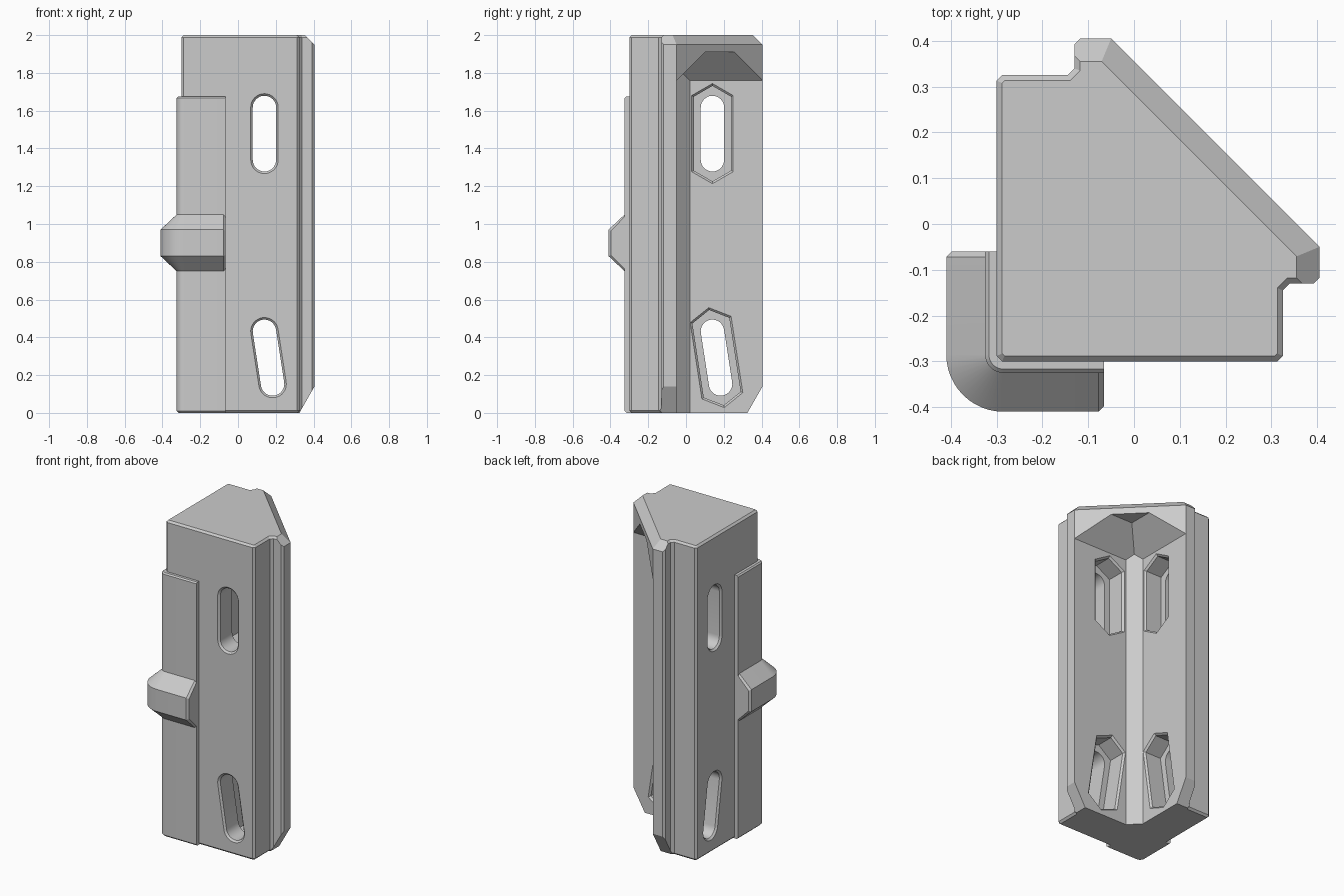
import bpy, bmesh, math
from mathutils import Vector

default_cube = bpy.data.objects.get("Cube")
if default_cube:
    bpy.data.objects.remove(default_cube, do_unlink=True)

grey = bpy.data.materials.new("plain_grey")
grey.use_nodes = True
grey.diffuse_color = (0.6, 0.6, 0.6, 1)
grey.node_tree.nodes["Principled BSDF"].inputs["Base Color"].default_value = (0.6, 0.6, 0.6, 1)


def finish(bm, name):
    bmesh.ops.recalc_face_normals(bm, faces=bm.faces[:])
    mesh = bpy.data.meshes.new(name)
    bm.to_mesh(mesh)
    bm.free()
    mesh.materials.append(grey)
    obj = bpy.data.objects.new(name, mesh)
    bpy.context.scene.collection.objects.link(obj)
    return obj


def loft(rings):
    """Closed solid through a series of matching rings."""
    bm = bmesh.new()
    rows = [[bm.verts.new(p) for p in ring] for ring in rings]
    n = len(rows[0])
    for a, b in zip(rows, rows[1:]):
        for i in range(n):
            j = (i + 1) % n
            bm.faces.new((a[i], a[j], b[j], b[i]))
    bm.faces.new(rows[0])
    bm.faces.new(rows[-1])
    return bm


def slice_off(bm, point, normal):
    """Remove everything beyond a plane and close the cut."""
    geom = bm.verts[:] + bm.edges[:] + bm.faces[:]
    bmesh.ops.bisect_plane(bm, geom=geom, plane_co=point,
                           plane_no=Vector(normal).normalized(), clear_outer=True)
    bmesh.ops.holes_fill(bm, edges=[e for e in bm.edges if e.is_boundary], sides=0)


# Bracket body: half outline mirrored across the diagonal
half = [(-.288, -.3), (.313, -.3), (.325, -.288), (.325, -.145),
        (.34, -.13), (.393, -.13), (.405, -.118), (.405, -.05)]
outline = half + [(y, x) for x, y in reversed(half)]
bm = loft([[(x, y, z) for x, y in outline] for z in (0, 2)])
bmesh.ops.recalc_face_normals(bm, faces=bm.faces[:])
rims = [e for e in bm.edges if abs(e.verts[0].co.z - e.verts[1].co.z) < .001]
bmesh.ops.bevel(bm, geom=rims, offset=.012, segments=1, affect='EDGES')
# Wide chamfers on the diagonal opening and flange ends
slice_off(bm, (.1775, .1775, 1.95), (1, 1, math.sqrt(2)))
for ax, ay in ((1, 0), (0, 1)):
    end = Vector((ax, ay, 0)) * .405
    slice_off(bm, end + Vector((0, 0, 1.95)), (ax, ay, 1))
    slice_off(bm, end + Vector((0, 0, .14)), (.14 * ax, .14 * ay, -.08))
body = finish(bm, "bracket_body")

# Corner cavity with a hipped roof
wall, far, eave, roof = -.05, .8, 1.76, 1.91
plan = [(.02, wall), (far, wall), (far, far), (wall, far), (wall, .02)]
corners = [(x, y, z) for x, y in plan for z in (-.1, eave)]
corners += [(x, y, roof) for x in (.1, far) for y in (.1, far)] + [(-.015, -.015, eave + .035)]
bm = bmesh.new()
for p in corners:
    bm.verts.new(p)
hull = bmesh.ops.convex_hull(bm, input=bm.verts[:])
bmesh.ops.dissolve_limit(bm, angle_limit=.01, verts=bm.verts[:], edges=bm.edges[:])
cutters = [finish(bm, "cavity_cutter")]


def long_outline(top, bottom, radius, sides):
    """Elongated round or hexagonal outline between two centres."""
    (u1, z1), (u2, z2) = top, bottom
    tilt = math.atan2(z1 - z2, u1 - u2) - math.pi / 2
    steps = sides // 2
    shift = .5 if sides == 6 else 0
    count = steps if sides == 6 else steps + 1
    points = []
    for (u, z), start in ((top, 0), (bottom, math.pi)):
        for i in range(count):
            a = tilt + start + math.pi * (i + shift) / steps
            points.append((u + radius * math.cos(a), z + radius * math.sin(a)))
    return points


# Screw slots and hexagonal nut pockets in both walls
slot_levels = [(-.31, .083), (-.289, .062), (0, .062)]
pocket_levels = [(-.17, .114), (-.061, .114), (-.04, .138)]
for top, bottom in (((.14, 1.617), (.14, 1.34)), ((.14, .432), (.183, .153))):
    for swap in (False, True):
        for levels, sides in ((slot_levels, 32), (pocket_levels, 6)):
            rings = [[(w, u, z) if swap else (u, w, z)
                      for u, z in long_outline(top, bottom, r, sides)]
                     for w, r in levels]
            cutters.append(finish(loft(rings), "slot_cutter"))

for cutter in cutters:
    cutter.hide_render = True
    mod = body.modifiers.new("cut", 'BOOLEAN')
    mod.operation = 'DIFFERENCE'
    mod.solver = 'EXACT'
    mod.object = cutter
bpy.context.view_layer.update()
graph = bpy.context.evaluated_depsgraph_get()
carved = bpy.data.meshes.new_from_object(body.evaluated_get(graph))
body.modifiers.clear()
body.data = carved
for cutter in cutters:
    bpy.data.objects.remove(cutter, do_unlink=True)


def wrap(name, profile, end_inset):
    """Sweep a (radius, height) profile around the outer corner."""
    c = -.285
    stations = [(c, -.06, math.pi, end_inset), (c, -.072, math.pi, 0)]
    stations += [(c, c, math.pi * (1 + i / 24), 0) for i in range(13)]
    stations += [(-.077, c, math.pi * 1.5, 0), (-.065, c, math.pi * 1.5, end_inset)]
    return finish(loft([[(x + r * math.cos(a), y + r * math.sin(a), z)
                         for r, z in profile(inset)]
                        for x, y, a, inset in stations]), name)


# Thin corner plate and the raised band around it
plate = wrap("corner_plate", lambda i: [
    (0, 0), (.03, 0), (.04, .01), (.04, 1.667), (.032, 1.675), (0, 1.675)], 0)
band = wrap("raised_band", lambda i: [
    (0, .75 + i), (.04, .75 + i), (.125 - i, .83 + i / 2),
    (.125 - i, .97 - i / 2), (.04, 1.05 - i), (0, 1.05 - i)], .012)

for obj in (body, plate, band):
    bpy.ops.object.select_all(action='DESELECT')
    obj.select_set(True)
    bpy.context.view_layer.objects.active = obj
    bpy.ops.object.shade_smooth_by_angle(angle=math.radians(25))
